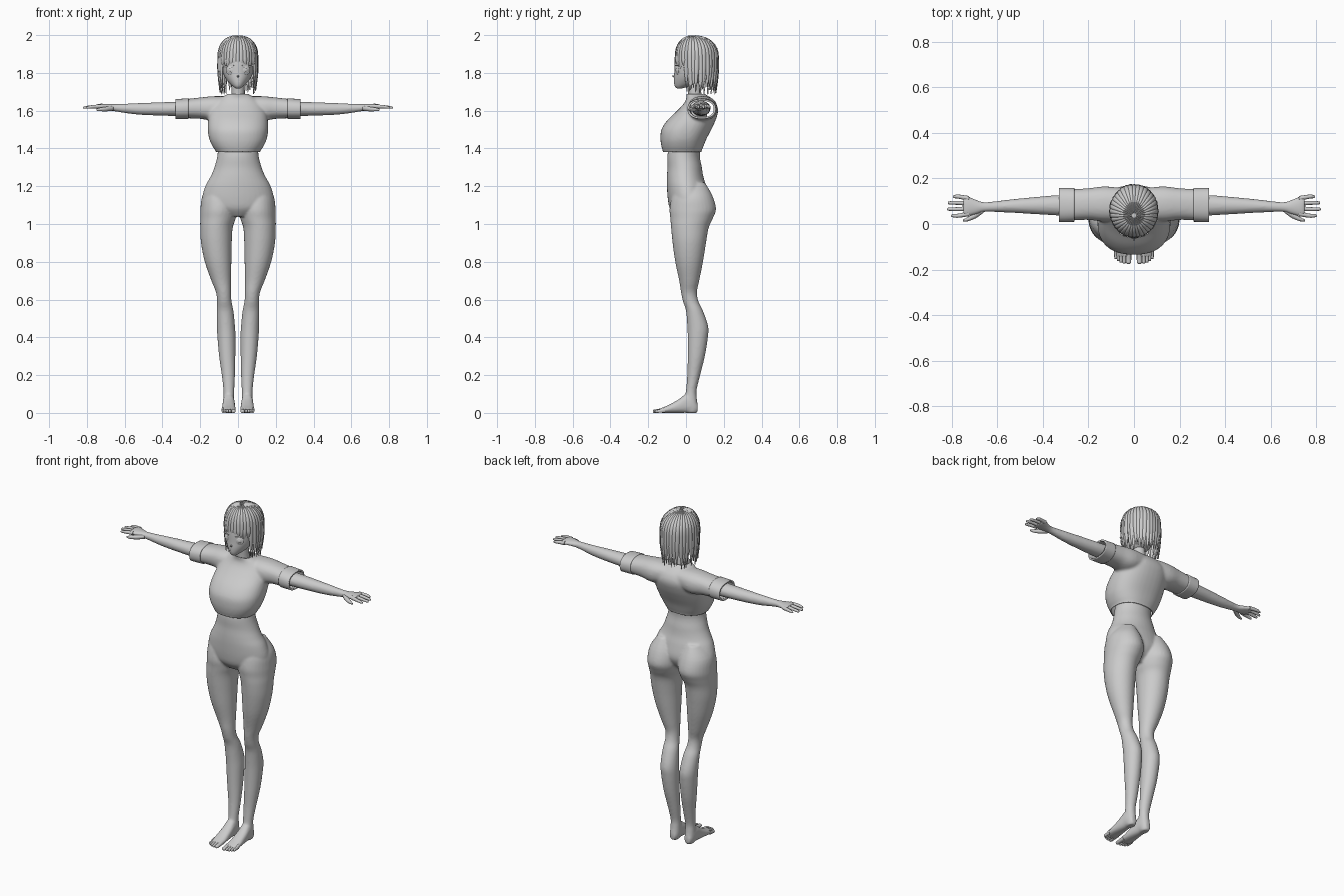
import bpy, bmesh, math, random
from mathutils import Vector, Matrix

if "Cube" in bpy.data.objects:
    bpy.data.objects.remove(bpy.data.objects["Cube"])

random.seed(4)
grey = bpy.data.materials.new("plain grey")
grey.diffuse_color = (0.6, 0.6, 0.6, 1)
grey.use_nodes = True
grey.node_tree.nodes["Principled BSDF"].inputs["Base Color"].default_value = grey.diffuse_color


def dense(rows, k=4):
    """Catmull-Rom interpolation of loft rows."""
    out = []
    for i in range(len(rows) - 1):
        p0, p1 = rows[max(i - 1, 0)], rows[i]
        p2, p3 = rows[i + 1], rows[min(i + 2, len(rows) - 1)]
        for j in range(k):
            t = j / k
            out.append([0.5 * (2 * b + (c - a) * t + (2 * a - 5 * b + 4 * c - d) * t * t
                               + (3 * b - a - 3 * c + d) * t ** 3)
                        for a, b, c, d in zip(p0, p1, p2, p3)])
    return out + [list(rows[-1])]


def loft(bm, axis, rows, side=1, n=24, power=2.0, caps=True):
    """Rows: (position on axis, lo/hi of first other axis, lo/hi of second)."""
    rings = []
    for t, a0, a1, b0, b1 in dense(rows):
        ring = []
        for i in range(n):
            an = math.tau * i / n
            c, s = math.cos(an), math.sin(an)
            a = (a0 + a1) / 2 + (a1 - a0) / 2 * math.copysign(abs(c) ** (2 / power), c)
            b = (b0 + b1) / 2 + (b1 - b0) / 2 * math.copysign(abs(s) ** (2 / power), s)
            p = {'x': (t, a, b), 'y': (a, t, b), 'z': (a, b, t)}[axis]
            ring.append(bm.verts.new((p[0] * side, p[1], p[2])))
        rings.append(ring)
    skin(bm, rings, caps)


def skin(bm, rings, caps=True):
    n = len(rings[0])
    for r, q in zip(rings, rings[1:]):
        for i in range(n):
            bm.faces.new((r[i], r[(i + 1) % n], q[(i + 1) % n], q[i]))
    if caps:
        bm.faces.new(rings[0])
        bm.faces.new(rings[-1])


def make(bm, name):
    bmesh.ops.recalc_face_normals(bm, faces=bm.faces[:])
    me = bpy.data.meshes.new(name)
    bm.to_mesh(me)
    bm.free()
    me.materials.append(grey)
    ob = bpy.data.objects.new(name, me)
    bpy.context.collection.objects.link(ob)
    return ob


def finish(ob, angle=45):
    bpy.ops.object.select_all(action='DESELECT')
    bpy.context.view_layer.objects.active = ob
    ob.select_set(True)
    bpy.ops.object.shade_smooth_by_angle(angle=math.radians(angle))


def fuse(ob, voxel, smooth):
    """Merge overlapping lofts into one skin."""
    m = ob.modifiers.new("fuse", 'REMESH')
    m.mode = 'VOXEL'
    m.voxel_size = voxel
    s = ob.modifiers.new("relax", 'SMOOTH')
    s.factor, s.iterations = 0.5, smooth
    dg = bpy.context.evaluated_depsgraph_get()
    me = bpy.data.meshes.new_from_object(ob.evaluated_get(dg))
    ob.modifiers.clear()
    ob.data = me
    if not me.materials:
        me.materials.append(grey)


# body: torso, neck, legs, feet and arms fused together
bm = bmesh.new()
loft(bm, 'z', [(1.04, -.07, .07, -.055, .06), (1.08, -.165, .165, -.085, .10), (1.13, -.19, .19, -.096, .12),
               (1.2, -.173, .173, -.101, .107), (1.25, -.146, .146, -.101, .092), (1.3, -.125, .125, -.098, .084),
               (1.38, -.107, .107, -.096, .074), (1.5, -.11, .11, -.06, .11), (1.63, -.08, .08, .01, .11)], n=40)
loft(bm, 'z', [(1.6, -.045, .045, .01, .1), (1.67, -.036, .036, .012, .085), (1.76, -.034, .034, .005, .075)])
for s in (1, -1):
    loft(bm, 'z', [(0, .027, .07, .005, .058), (.03, .02, .077, 0, .063), (.08, .02, .077, -.005, .057),
                   (.12, .02, .077, 0, .056), (.2, .016, .086, .007, .075), (.3, .014, .1, .009, .1),
                   (.4, .013, .109, .009, .116), (.46, .016, .112, .007, .117), (.54, .024, .113, 0, .09),
                   (.59, .034, .111, -.016, .066), (.64, .037, .117, -.027, .058), (.7, .037, .141, -.036, .07),
                   (.8, .035, .176, -.057, .09), (.9, .033, .196, -.071, .106), (.98, .028, .2, -.079, .12),
                   (1.03, .012, .2, -.083, .142), (1.08, .005, .199, -.087, .159), (1.15, .012, .188, -.075, .14),
                   (1.22, .05, .14, -.05, .1)], s, 32)
    loft(bm, 'y', [(-.145, .018, .078, .004, .02), (-.125, .012, .085, 0, .028), (-.09, .012, .086, 0, .043),
                   (-.04, .015, .083, 0, .071), (0, .018, .08, 0, .1), (.03, .02, .078, 0, .09),
                   (.062, .032, .067, .006, .045)], s, power=2.4)
    loft(bm, 'x', [(.05, .035, .125, 1.575, 1.65), (.2, .03, .13, 1.572, 1.652), (.33, .037, .127, 1.572, 1.647),
                   (.45, .044, .117, 1.575, 1.643), (.55, .05, .107, 1.581, 1.639), (.65, .053, .096, 1.596, 1.635),
                   (.69, .043, .106, 1.603, 1.636), (.73, .033, .123, 1.609, 1.637), (.75, .036, .12, 1.612, 1.634)], s)
body = make(bm, "body")
fuse(body, .0065, 5)
finish(body, 70)

# fingers, thumbs and toes
bm = bmesh.new()
for s in (1, -1):
    for y, tip in ((.045, .803), (.068, .82), (.09, .817), (.112, .795)):
        f = (y - .079) * .25
        loft(bm, 'x', [(.725, y - .011, y + .011, 1.611, 1.634), (.77, y + f - .009, y + f + .009, 1.612, 1.63),
                       (tip - .008, y + f - .007, y + f + .007, 1.61, 1.624),
                       (tip, y + f - .003, y + f + .003, 1.613, 1.62)], s, 10)
    loft(bm, 'x', [(.66, .05, .08, 1.6, 1.625), (.695, .025, .055, 1.596, 1.622), (.73, .012, .03, 1.597, 1.616),
                   (.75, .012, .02, 1.6, 1.61)], s, 10)
    for x, w, tip in ((.024, .012, -.175), (.043, .008, -.174), (.057, .0075, -.17), (.069, .007, -.163),
                      (.08, .007, -.154)):
        loft(bm, 'y', [(-.11, x - w, x + w, .002, .03), (tip + .02, x - w, x + w, .001, .02),
                       (tip + .005, x - w * .9, x + w * .9, 0, .018), (tip, x - w / 2, x + w / 2, .004, .012)], s, 10)
finish(make(bm, "fingers_and_toes"), 60)

# cropped shirt: fused, then cut open at hem, collar and sleeves
bm = bmesh.new()
loft(bm, 'z', [(1.35, -.113, .113, -.118, .08), (1.38, -.115, .115, -.121, .081), (1.41, -.134, .134, -.13, .092),
               (1.45, -.152, .152, -.135, .108), (1.5, -.16, .16, -.13, .134), (1.55, -.158, .158, -.098, .157),
               (1.6, -.15, .15, -.046, .17), (1.64, -.13, .13, -.01, .158), (1.67, -.09, .09, .003, .13),
               (1.69, -.052, .052, 0, .098), (1.72, -.044, .044, .003, .09)], n=40, power=2.3)
for s in (1, -1):
    loft(bm, 'x', [(0, .02, .15, 1.58, 1.675), (.12, .01, .165, 1.548, 1.677), (.2, .018, .157, 1.557, 1.67),
                   (.28, .015, .153, 1.56, 1.661), (.36, .012, .153, 1.56, 1.657)], s, power=2.3)
shirt = make(bm, "shirt")
fuse(shirt, .0075, 5)
bm = bmesh.new()
bm.from_mesh(shirt.data)
for co, no in (((0, 0, 1.382), (0, 0, -1)), ((0, 0, 1.688), (0, 0, 1)),
               ((.325, 0, 0), (1, 0, 0)), ((-.325, 0, 0), (-1, 0, 0))):
    bmesh.ops.bisect_plane(bm, geom=bm.verts[:] + bm.edges[:] + bm.faces[:], plane_co=co, plane_no=no,
                           clear_outer=True)
bm.to_mesh(shirt.data)
bm.free()
finish(shirt, 60)

# rolled sleeve cuffs
bm = bmesh.new()
for s in (1, -1):
    loft(bm, 'x', [(.262, .01, .158, 1.556, 1.666), (.3, .008, .158, 1.556, 1.663), (.33, .008, .158, 1.556, 1.661)],
         s, 32, 2.3, caps=False)
cuffs = make(bm, "sleeve_cuffs")
finish(cuffs)
for ob, th in ((shirt, .005), (cuffs, .009)):
    m = ob.modifiers.new("cloth", 'SOLIDIFY')
    m.thickness, m.offset = th, -1

# head with small nose
bm = bmesh.new()
loft(bm, 'z', [(1.718, -.012, .012, -.048, -.02), (1.728, -.026, .026, -.058, .015), (1.745, -.045, .045, -.063, .07),
               (1.77, -.065, .065, -.064, .11), (1.8, -.079, .079, -.062, .13), (1.85, -.088, .088, -.06, .145),
               (1.9, -.088, .088, -.052, .15), (1.95, -.075, .075, -.025, .13), (1.98, -.035, .035, .02, .09)], n=36)
bmesh.ops.create_cone(bm, segments=8, radius1=.01, radius2=.001, depth=.02,
                      matrix=Matrix.Translation((0, -.064, 1.782)) @ Matrix.Rotation(math.radians(80), 4, 'X'))
finish(make(bm, "head"), 60)

# eyes with rim and pupil, brows
bm = bmesh.new()
for s in (1, -1):
    base = Matrix.Translation((s * .042, -.047, 1.815)) @ Matrix.Rotation(s * .4, 4, 'Z')
    for r, d, y in ((.024, .004, 0), (.017, .004, -.002), (.008, .004, -.004)):
        bmesh.ops.create_uvsphere(bm, u_segments=20, v_segments=10, radius=1,
                                  matrix=base @ Matrix.Translation((0, y, 0)) @ Matrix.Diagonal((r, d, r, 1)))
    bmesh.ops.create_cube(bm, size=1, matrix=base @ Matrix.Translation((0, -.002, .024))
                          @ Matrix.Diagonal((.046, .008, .005, 1)))
bmesh.ops.create_cube(bm, size=1, matrix=Matrix.Translation((0, -.061, 1.752)) @ Matrix.Diagonal((.02, .006, .003, 1)))
finish(make(bm, "eyes_and_mouth"))


# hair: each lock runs from the crown over the skull and hangs down
def hair_point(an, r, z):
    cy = .035 + .023 * min(r, 1)
    return Vector((.104 * r * math.sin(an), cy - .114 * r * math.cos(an), z))


def lock(bm, an, z_end, width, scale, twist):
    pts = []
    for i in range(9):
        th = math.radians(4 + 86 * i / 8)
        pts.append((math.sin(th) ** .85 * scale, 1.885 + .11 * math.cos(th) ** .9 * scale))
    for i in range(1, 7):
        t = i / 6
        pts.append((scale * (1 + .02 * math.sin(t * 3) - .07 * t * t * (1.885 - z_end) / .2),
                    1.885 + (z_end - 1.885) * t))
    path = [hair_point(an + twist * max(0, i - 7) / 7, *p) for i, p in enumerate(pts)]
    tang = Vector((math.cos(an) * .104, math.sin(an) * .114, 0)).normalized()
    rings = []
    for i, p in enumerate(path):
        d = (path[min(i + 1, len(path) - 1)] - path[max(i - 1, 0)]).normalized()
        nor = d.cross(tang).normalized()
        tip = max(.06, min(1, (len(path) - 1 - i) / 4)) ** .7
        w, h = width * max(.12, min(1, pts[i][0])) * tip, .007 * max(tip, .3)
        rings.append([bm.verts.new(p + tang * w * math.cos(k * math.tau / 8) + nor * h * math.sin(k * math.tau / 8))
                      for k in range(8)])
    skin(bm, rings)


bm = bmesh.new()
for layer, (count, scale) in enumerate(((36, .97), (30, .91))):
    for i in range(count):
        an = math.tau * (i + .5 * layer) / count
        off = abs((an + math.pi) % math.tau - math.pi)      # angle away from the face
        if off < .95:
            end = 1.825 + random.uniform(-.008, .008)
        else:
            end = random.uniform(1.685, 1.725)
        lock(bm, an, end, .0135 if layer == 0 else .014, scale + random.uniform(-.012, .012),
             random.uniform(-.06, .06))
finish(make(bm, "hair_locks"), 50)

# scalp cap under the locks
bm = bmesh.new()
loft(bm, 'z', [(1.86, -.096, .096, -.052, .16), (1.9, -.096, .096, -.048, .16), (1.94, -.085, .085, -.032, .145),
               (1.97, -.062, .062, -.01, .115), (1.988, -.03, .03, .015, .075), (1.992, -.008, .008, .033, .05)], n=36)
finish(make(bm, "hair_cap"), 60)
